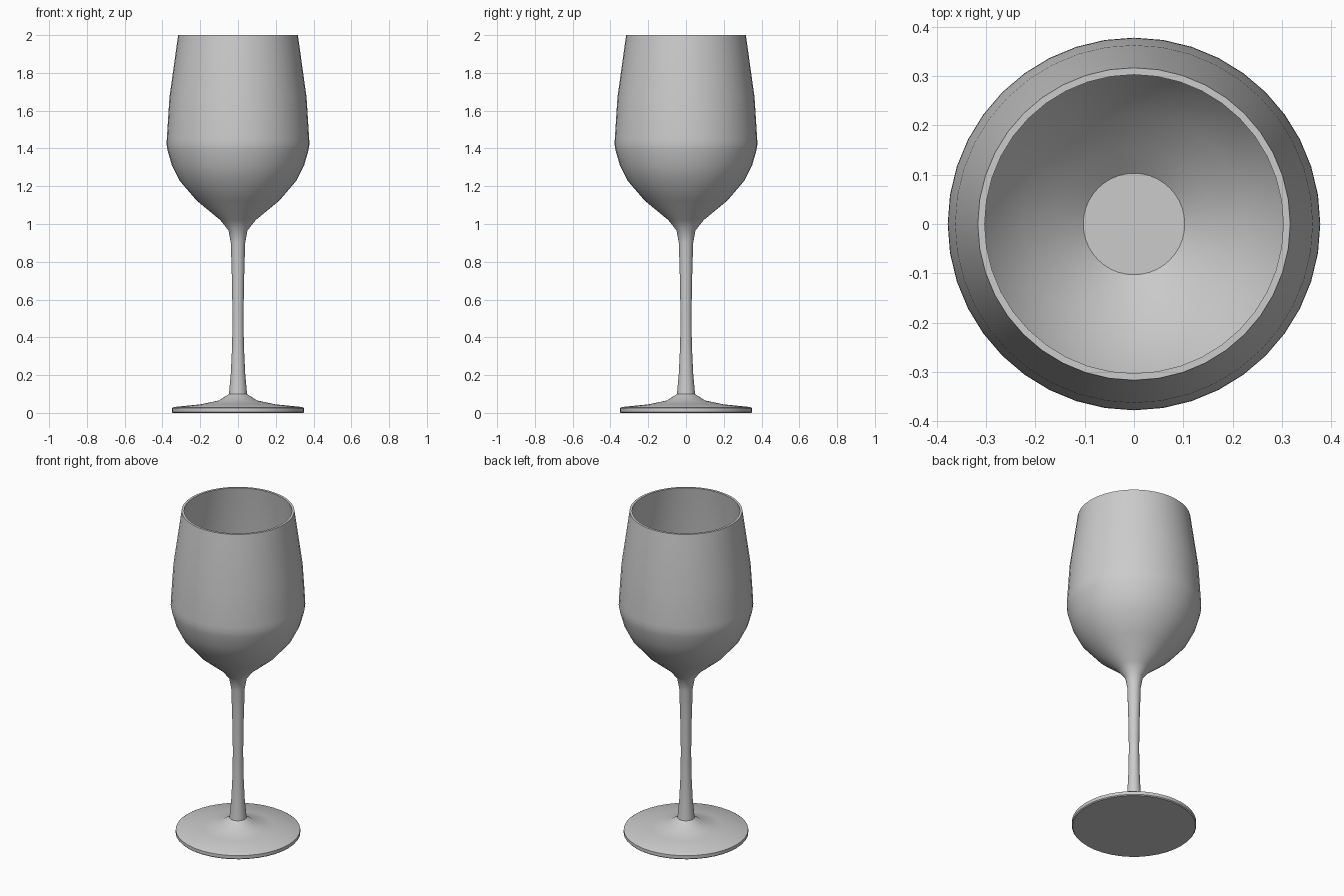
import bpy, bmesh, math

if "Cube" in bpy.data.objects:
    bpy.data.objects.remove(bpy.data.objects["Cube"])

SEGMENTS = 40

# Profile sections as (radius, height), running from the base up and back inside
foot = [(0, 0), (0.345, 0), (0.35, 0.005), (0.35, 0.025), (0.34, 0.031),
        (0.20, 0.045), (0.10, 0.066), (0.048, 0.10)]
stem = [(0.038, 0.21), (0.031, 0.36), (0.029, 0.51), (0.032, 0.70),
        (0.038, 0.90), (0.05, 0.965), (0.093, 1.02)]
bowl_outside = [(0.22, 1.125), (0.31, 1.23), (0.35, 1.31), (0.373, 1.39),
                (0.378, 1.42), (0.377, 1.45), (0.363, 1.67), (0.317, 2.0)]
bowl_inside = [(0.303, 2.0), (0.349, 1.67), (0.363, 1.45), (0.364, 1.42),
               (0.359, 1.39), (0.337, 1.32), (0.298, 1.24), (0.225, 1.151),
               (0.156, 1.087), (0.103, 1.043), (0, 1.043)]


def lathe(name, profile):
    bm = bmesh.new()
    verts = [bm.verts.new((r, 0, z)) for r, z in profile]
    edges = [bm.edges.new(pair) for pair in zip(verts, verts[1:])]
    bmesh.ops.spin(bm, geom=verts + edges, cent=(0, 0, 0), axis=(0, 0, 1),
                   angle=math.tau, steps=SEGMENTS, use_merge=True)
    bmesh.ops.remove_doubles(bm, verts=bm.verts, dist=0.0005)
    bmesh.ops.recalc_face_normals(bm, faces=bm.faces)
    mesh = bpy.data.meshes.new(name)
    bm.to_mesh(mesh)
    bm.free()
    obj = bpy.data.objects.new(name, mesh)
    bpy.context.collection.objects.link(obj)
    bpy.context.view_layer.objects.active = obj
    obj.select_set(True)
    bpy.ops.object.shade_smooth_by_angle(angle=math.radians(30))
    obj.select_set(False)
    return obj


# Foot, stem and bowl turned as one continuous piece
lathe("wine_glass", foot + stem + bowl_outside + bowl_inside)
